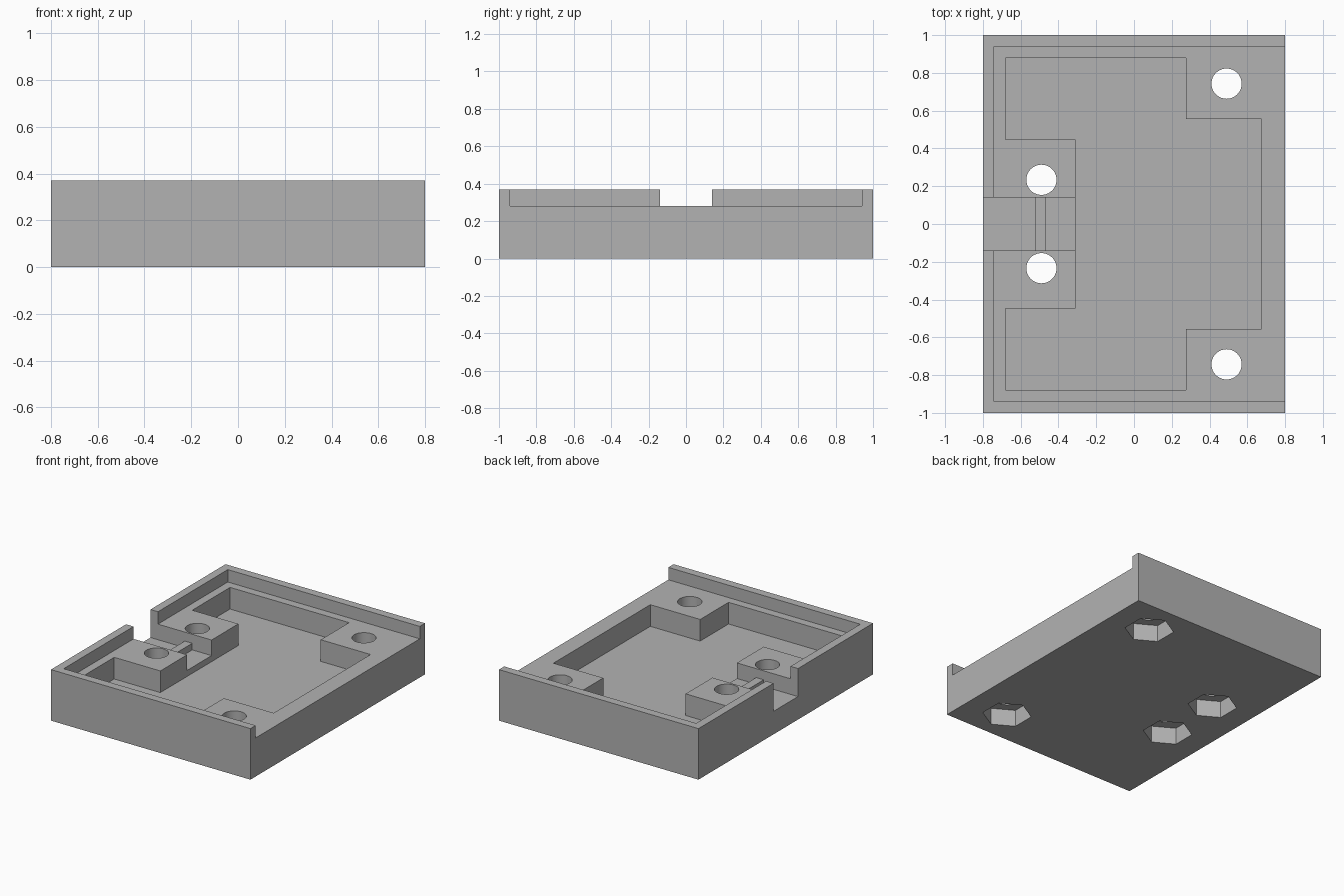
import bpy
import bmesh
import math

cube = bpy.data.objects.get("Cube")
if cube:
    bpy.data.objects.remove(cube, do_unlink=True)

# Main levels
TOP, SHELF, FLOOR, NOTCH = 0.37, 0.28, 0.123, 0.167
ABOVE, BELOW = 0.6, -0.2

grey = bpy.data.materials.new("plain grey")
grey.use_nodes = True
colour = (0.45, 0.45, 0.45, 1.0)
grey.diffuse_color = colour
grey.node_tree.nodes["Principled BSDF"].inputs["Base Color"].default_value = colour


def prism(name, outline, z0, z1):
    """Extrude a closed xy outline from z0 up to z1."""
    bm = bmesh.new()
    face = bm.faces.new([bm.verts.new((x, y, z0)) for x, y in outline])
    top = bmesh.ops.extrude_face_region(bm, geom=[face])["geom"]
    bmesh.ops.translate(bm, vec=(0, 0, z1 - z0),
                        verts=[v for v in top if isinstance(v, bmesh.types.BMVert)])
    bmesh.ops.recalc_face_normals(bm, faces=bm.faces)
    mesh = bpy.data.meshes.new(name)
    bm.to_mesh(mesh)
    bm.free()
    mesh.materials.append(grey)
    obj = bpy.data.objects.new(name, mesh)
    bpy.context.collection.objects.link(obj)
    return obj


def box(name, x0, x1, y, z0, z1):
    """Box symmetric about y = 0."""
    return prism(name, [(x0, -y), (x1, -y), (x1, y), (x0, y)], z0, z1)


def ring(cx, cy, radius, sides, turn=0.0):
    angles = [turn + 2 * math.pi * i / sides for i in range(sides)]
    return [(cx + radius * math.cos(a), cy + radius * math.sin(a)) for a in angles]


def cut(body, cutter):
    cutter.hide_render = True
    mod = body.modifiers.new("cut", "BOOLEAN")
    mod.operation = "DIFFERENCE"
    mod.solver = "EXACT"
    mod.object = cutter
    bpy.context.view_layer.objects.active = body
    bpy.ops.object.modifier_apply(modifier=mod.name)
    bpy.data.objects.remove(cutter, do_unlink=True)


# Tray body
tray = box("tray", -0.8, 0.8, 1.0, 0, TOP)

# Lid recess, open at the +x end
cut(tray, box("recess_cutter", -0.74, 1.0, 0.94, SHELF, ABOVE))

# Deep pocket that leaves the screw blocks standing
half = [(-0.31, 0.447), (-0.68, 0.447), (-0.68, 0.88),
        (0.275, 0.88), (0.275, 0.555), (0.675, 0.555)]
outline = half + [(x, -y) for x, y in reversed(half)]
cut(tray, prism("pocket_cutter", outline, FLOOR, ABOVE))

# Cable notch through the -x wall
cut(tray, box("notch_cutter", -1.0, -0.25, 0.14, NOTCH, ABOVE))

# Screw holes with hexagonal nut recesses underneath
for x, y in ((0.49, 0.743), (-0.49, 0.234)):
    for side in (1, -1):
        cut(tray, prism("hole_cutter", ring(x, y * side, 0.08, 40), BELOW, ABOVE))
        cut(tray, prism("nut_cutter", ring(x, y * side, 0.165, 6, math.pi / 6), BELOW, FLOOR))

# Cable clamp ridge across the notch
ridge = box("cable_ridge", -0.525, -0.465, 0.142, NOTCH - 0.01, 0.215)

# Smooth hole walls, sharp edges elsewhere
bpy.ops.object.select_all(action="DESELECT")
tray.select_set(True)
bpy.context.view_layer.objects.active = tray
bpy.ops.object.shade_smooth_by_angle(angle=math.radians(30))
